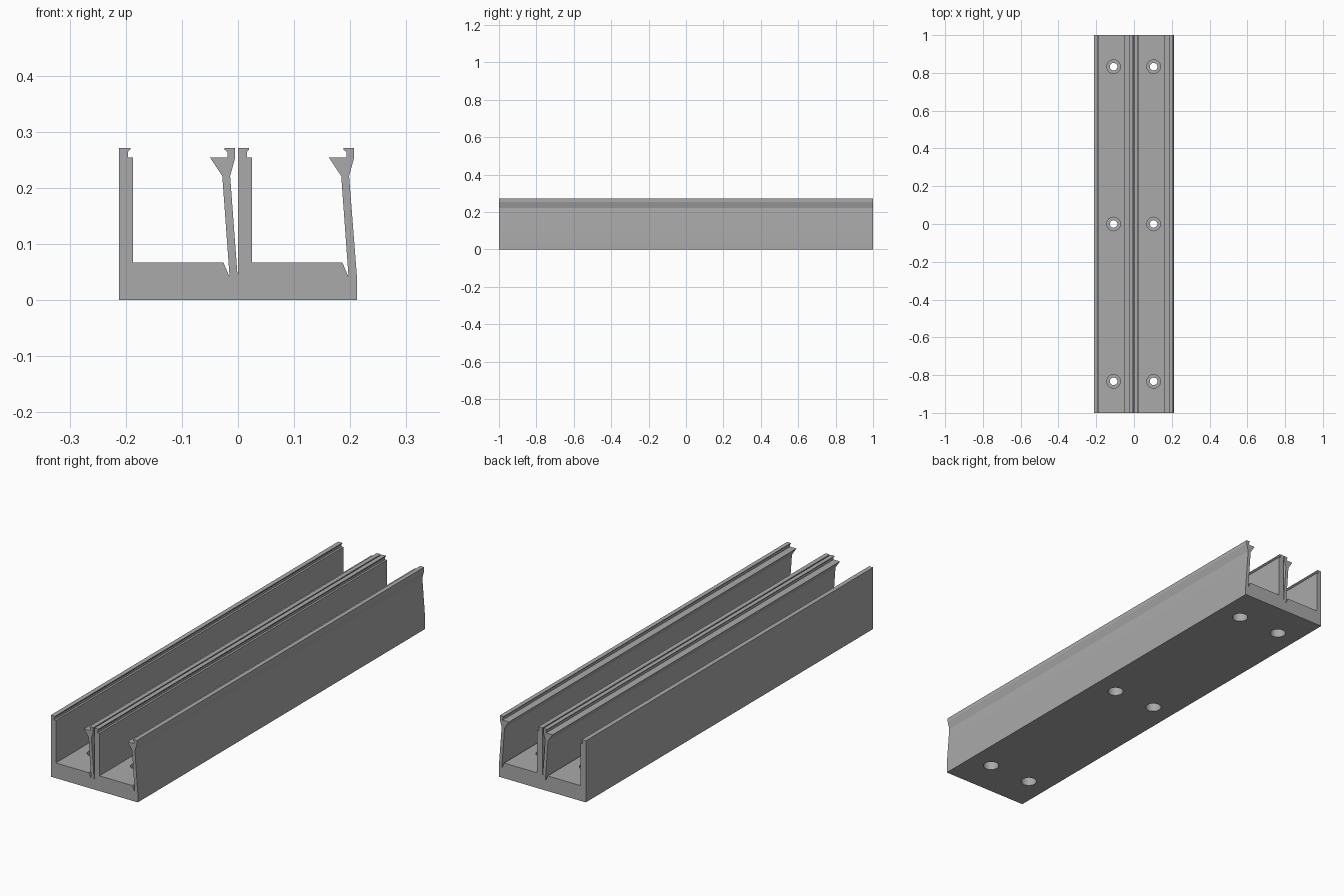
import bpy, bmesh, math
from mathutils import Matrix

cube = bpy.data.objects.get("Cube")
if cube:
    bpy.data.objects.remove(cube, do_unlink=True)

PITCH = 0.212
FLOOR = 0.067

grey = bpy.data.materials.new("plain grey")
grey.use_nodes = True
colour = (0.4, 0.4, 0.4, 1)
grey.diffuse_color = colour
grey.node_tree.nodes["Principled BSDF"].inputs["Base Color"].default_value = colour


def make_object(name, bm):
    bmesh.ops.recalc_face_normals(bm, faces=bm.faces)
    mesh = bpy.data.meshes.new(name)
    bm.to_mesh(mesh)
    bm.free()
    mesh.materials.append(grey)
    obj = bpy.data.objects.new(name, mesh)
    bpy.context.collection.objects.link(obj)
    return obj


# One channel in section: rigid wall, floor, relief notch, sprung clip arm
channel = [
    (0, 0.271), (0.020, 0.271), (0.020, 0.268), (0.016, 0.264), (0.016, 0.254),
    (0.025, 0.254), (0.025, FLOOR), (0.186, FLOOR), (0.197, 0.041),
    (0.184, 0.221), (0.162, 0.254), (0.193, 0.254), (0.193, 0.264),
    (0.188, 0.268), (0.188, 0.271), (0.207, 0.271), (0.207, 0.254),
    (0.198, 0.221), (0.211, 0.046),
]
section = [(-PITCH, 0)]
for start in (-PITCH, 0):
    section += [(start + x, z) for x, z in channel]
section[-1] = (PITCH, 0.041)
section.insert(PITCH and 20, (0, 0.046))
section.append((PITCH, 0))

# Extrude the section along the whole rail
bm = bmesh.new()
face = bm.faces.new([bm.verts.new((x, -1, z)) for x, z in section])
extruded = bmesh.ops.extrude_face_region(bm, geom=[face])["geom"]
bmesh.ops.translate(bm, vec=(0, 2, 0),
                    verts=[v for v in extruded if isinstance(v, bmesh.types.BMVert)])
rail = make_object("double_channel_rail", bm)

# Stepped screw holes: wide recess above, narrow neck, wide bore below
bore = [(0, -0.02), (0.033, -0.02), (0.033, 0.04), (0.02, 0.04),
        (0.02, 0.05), (0.036, 0.05), (0.036, 0.08), (0, 0.08)]
bm = bmesh.new()
for hole_x in (-0.108, 0.104):
    for hole_y in (-0.833, 0, 0.833):
        verts = [bm.verts.new((r, 0, z)) for r, z in bore]
        edges = [bm.edges.new(pair) for pair in zip(verts, verts[1:])]
        spun = bmesh.ops.spin(bm, geom=verts + edges, cent=(0, 0, 0), axis=(0, 0, 1),
                              angle=math.tau, steps=32, use_merge=True)
        fresh = {v for v in verts}
        stack = list(verts)
        while stack:
            for edge in stack.pop().link_edges:
                for v in edge.verts:
                    if v not in fresh:
                        fresh.add(v)
                        stack.append(v)
        bmesh.ops.translate(bm, verts=list(fresh), vec=(hole_x, hole_y, 0))
bmesh.ops.remove_doubles(bm, verts=bm.verts, dist=0.0001)
cutter = make_object("screw_hole_cutter", bm)
cutter.hide_render = True

cut = rail.modifiers.new("screw holes", "BOOLEAN")
cut.object = cutter
cut.solver = "EXACT"
bpy.context.view_layer.objects.active = rail
rail.select_set(True)
bpy.ops.object.modifier_apply(modifier=cut.name)
bpy.data.objects.remove(cutter, do_unlink=True)

# Round the hole walls, keep every fold of the section crisp
bpy.ops.object.shade_smooth_by_angle(angle=math.radians(15))
